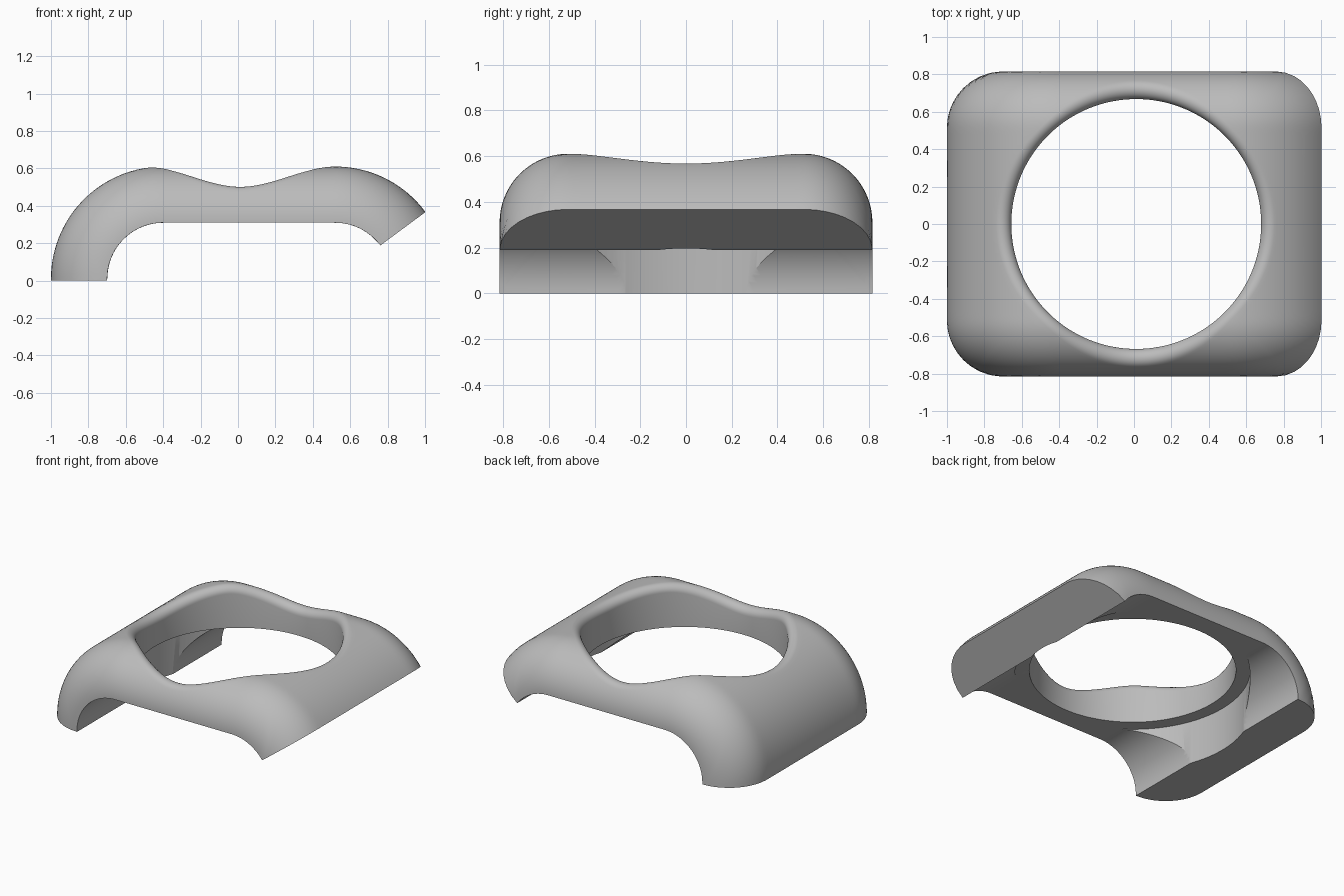
import bpy, bmesh
from math import sin, cos, pi, sqrt, atan2, asin, radians, copysign
from mathutils import Vector

if "Cube" in bpy.data.objects:
    bpy.data.objects.remove(bpy.data.objects["Cube"], do_unlink=True)

# Main dimensions
THICK = 0.3                      # shell thickness, also edge rounding radius
INNER = 0.3                      # inside bend radius
OUTER = INNER + THICK
BASE_Z = 0.01                    # height of the bend centres
BEND_L, BEND_R = -0.4, 0.52      # x of the two bend centres
FLAT_Y = 0.515                   # half width before the rounded edge
HOLE_X, HOLE_R, FILLET = 0.012, 0.668, 0.052
BORE_R = 0.76
S0 = BEND_L - OUTER * pi / 2 - BASE_Z
S1 = BEND_R + OUTER * radians(53.5)
W1 = FLAT_Y + THICK * pi / 2
SIDE = 48                        # steps per quarter turn


def frame(s):
    """Point on the inside bend path and its outward direction."""
    if s < BEND_L:
        a = min((BEND_L - s) / OUTER, pi / 2)
        drop = max(0, BEND_L - s - OUTER * pi / 2)
        e, cx = Vector((-sin(a), 0, cos(a))), BEND_L
    elif s > BEND_R:
        a, drop = (s - BEND_R) / OUTER, 0
        e, cx = Vector((sin(a), 0, cos(a))), BEND_R
    else:
        e, cx, drop = Vector((0, 0, 1)), s, 0
    return Vector((cx, 0, BASE_Z - drop)) + e * INNER, e


def section(w):
    """Side offset and height of the rounded cross-section."""
    if abs(w) <= FLAT_Y:
        return w, THICK
    a = (abs(w) - FLAT_Y) / THICK
    return copysign(FLAT_Y + THICK * sin(a), w), THICK * cos(a)


def shell(s, y, n):
    p, e = frame(s)
    return p + e * n + Vector((0, y, 0))


def outer_point(s, w):
    return shell(s, *section(w))


def locate(x, radius):
    """Path position and height of a surface at x with this bend radius."""
    cx = min(max(x, BEND_L), BEND_R)
    d = x - cx
    h = sqrt(radius ** 2 - d * d)
    return (cx + OUTER * atan2(d, h) if d else x), BASE_Z + h


def profile(theta):
    """Closed strip of points: top skin, hole fillet, hole wall, underside."""
    c, q = cos(theta), sin(theta)
    radial = Vector((c, q, 0))
    m = max(abs(c), abs(q))
    u, v = c / m, q / m
    s_end = (S0 + S1) / 2 + u * (S1 - S0) / 2
    w_end = v * W1
    # Rolling-ball fillet around the top of the hole
    ball = Vector((HOLE_X, 0, 0)) + radial * (HOLE_R + FILLET)
    rho = THICK - FILLET
    over = max(0, abs(ball.y) - FLAT_Y)
    s_t, ball.z = locate(ball.x, INNER + sqrt(rho ** 2 - over ** 2))
    phi = asin(over / rho)
    w_t = copysign(FLAT_Y + THICK * phi, ball.y) if over else ball.y
    normal = frame(s_t)[1] * cos(phi) + Vector((0, copysign(sin(phi), ball.y), 0))
    pts = []
    for k in range(24):
        f = 1 - k / 24
        pts.append(outer_point(s_t + (s_end - s_t) * f, w_t + (w_end - w_t) * f))
    angle = normal.angle(-radial)
    for k in range(11):
        f = k / 10
        d = (normal * sin((1 - f) * angle) - radial * sin(f * angle)) / sin(angle)
        pts.append(ball + d * FILLET)
    # Underside from the hole to the outline
    edge = Vector((HOLE_X, 0, 0)) + radial * HOLE_R
    s_i = locate(edge.x, INNER)[0]
    y_end = section(w_end)[0]
    for k in range(17):
        f = k / 16
        pts.append(shell(s_i + (s_end - s_i) * f, edge.y + (y_end - edge.y) * f, 0))
    return pts


# Bent cover with rounded edges and filleted round opening
bm = bmesh.new()
rings = [[bm.verts.new(p) for p in profile(pi / 4 + i * pi / 2 / SIDE)]
         for i in range(4 * SIDE)]
for i, a in enumerate(rings):
    b = rings[(i + 1) % len(rings)]
    for j in range(len(a)):
        k = (j + 1) % len(a)
        bm.faces.new((a[j], a[k], b[k], b[j]))
bmesh.ops.remove_doubles(bm, verts=bm.verts, dist=1e-5)
bmesh.ops.recalc_face_normals(bm, faces=bm.faces)
mesh = bpy.data.meshes.new("bent_cover")
bm.to_mesh(mesh)
bm.free()
cover = bpy.data.objects.new("bent_cover", mesh)
bpy.context.collection.objects.link(cover)

grey = bpy.data.materials.new("plain grey")
grey.use_nodes = True
colour = (0.5, 0.5, 0.5, 1)
grey.diffuse_color = colour
grey.node_tree.nodes["Principled BSDF"].inputs["Base Color"].default_value = colour
mesh.materials.append(grey)

# Wider round recess cut into the legs from below
top, bottom = BASE_Z + INNER - 0.0005, -0.1
bpy.ops.mesh.primitive_cylinder_add(vertices=160, radius=BORE_R, depth=top - bottom,
                                    location=(HOLE_X, 0, (top + bottom) / 2))
cutter = bpy.context.object
cutter.name = "recess_cutter"
cutter.hide_render = True
cutter.data.materials.append(grey)
mod = cover.modifiers.new("recess", 'BOOLEAN')
mod.operation, mod.solver, mod.object = 'DIFFERENCE', 'EXACT', cutter
bpy.ops.object.select_all(action='DESELECT')
cover.select_set(True)
bpy.context.view_layer.objects.active = cover
bpy.ops.object.modifier_apply(modifier=mod.name)
bpy.data.objects.remove(cutter, do_unlink=True)
bpy.ops.object.shade_smooth_by_angle(angle=radians(30))
